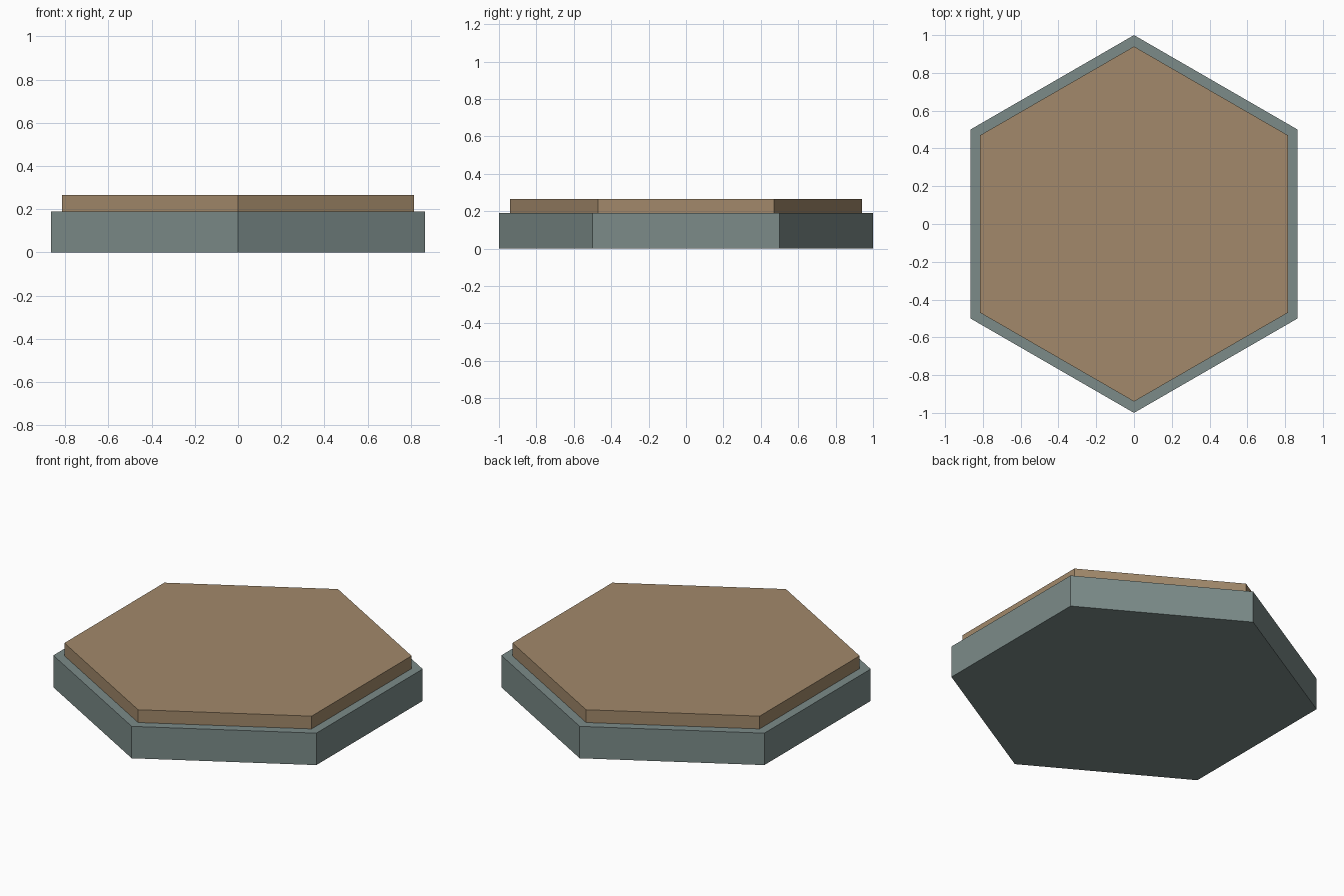
import bpy
import bmesh
from math import sin, cos, pi

if "Cube" in bpy.data.objects:
    bpy.data.objects.remove(bpy.data.objects["Cube"])


def material(name, color):
    mat = bpy.data.materials.new(name)
    mat.diffuse_color = (*color, 1.0)
    mat.use_nodes = True
    mat.node_tree.nodes["Principled BSDF"].inputs["Base Color"].default_value = mat.diffuse_color
    return mat


def hex_slab(name, radius, z0, z1, mat):
    """Pointed-end hexagonal prism with corners on +y and -y."""
    bm = bmesh.new()
    ring = [bm.verts.new((radius * sin(i * pi / 3), radius * cos(i * pi / 3), z0))
            for i in range(6)]
    bottom = bm.faces.new(ring)
    top = bmesh.ops.extrude_face_region(bm, geom=[bottom], use_keep_orig=True)
    verts = [v for v in top["geom"] if isinstance(v, bmesh.types.BMVert)]
    bmesh.ops.translate(bm, verts=verts, vec=(0, 0, z1 - z0))
    bmesh.ops.recalc_face_normals(bm, faces=bm.faces)
    mesh = bpy.data.meshes.new(name)
    bm.to_mesh(mesh)
    bm.free()
    mesh.materials.append(mat)
    obj = bpy.data.objects.new(name, mesh)
    bpy.context.collection.objects.link(obj)
    return obj


# Stone base slab
hex_slab("base_slab", 1.0, 0.0, 0.19, material("stone", (0.20, 0.26, 0.25)))

# Slightly inset earth layer on top
hex_slab("top_layer", 0.94, 0.19, 0.266, material("earth", (0.36, 0.25, 0.145)))
